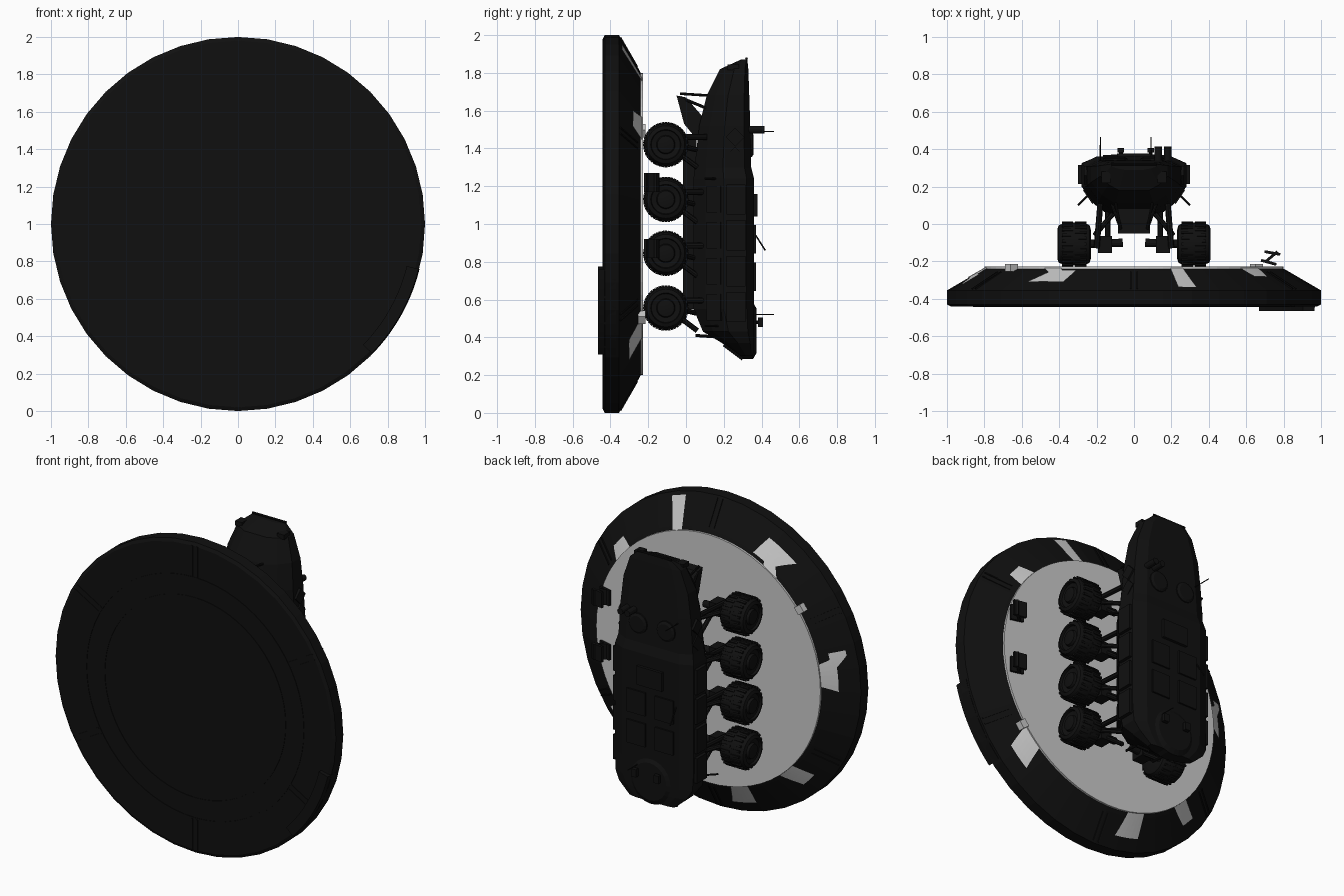
import bpy, bmesh, math
from mathutils import Matrix, Vector

cube = bpy.data.objects.get("Cube")
if cube:
    bpy.data.objects.remove(cube, do_unlink=True)


def material(name, value):
    m = bpy.data.materials.new(name)
    m.use_nodes = True
    m.diffuse_color = (value, value, value, 1)
    m.node_tree.nodes["Principled BSDF"].inputs["Base Color"].default_value = (value, value, value, 1)
    return m


BLACK = material("black", 0.005)
LIGHT = material("light grey", 0.6)
TO_Y = Matrix.Rotation(-math.pi / 2, 4, 'X')
TO_X = Matrix.Rotation(math.pi / 2, 4, 'Y')


def finish(bm, name, mat=BLACK, matrix=None, smooth=False):
    if matrix:
        bm.transform(matrix)
    bmesh.ops.recalc_face_normals(bm, faces=bm.faces)
    me = bpy.data.meshes.new(name)
    bm.to_mesh(me)
    bm.free()
    ob = bpy.data.objects.new(name, me)
    ob.data.materials.append(mat)
    bpy.context.collection.objects.link(ob)
    if smooth:
        bpy.ops.object.select_all(action='DESELECT')
        ob.select_set(True)
        bpy.context.view_layer.objects.active = ob
        bpy.ops.object.shade_smooth_by_angle(angle=math.radians(35))
    return ob


def add_box(bm, centre, size, rot=None):
    m = Matrix.Translation(centre) @ (rot or Matrix()) @ Matrix.Diagonal((*size, 1))
    bmesh.ops.create_cube(bm, size=1, matrix=m)


def box(name, centre, size, rot=None, mat=BLACK):
    bm = bmesh.new()
    add_box(bm, centre, size, rot)
    return finish(bm, name, mat)


def loft(bm, rings, cap=True):
    rows = [[bm.verts.new(p) for p in ring] for ring in rings]
    n = len(rows[0])
    for a, b in zip(rows, rows[1:]):
        for i in range(n):
            bm.faces.new((a[i], a[(i + 1) % n], b[(i + 1) % n], b[i]))
    if cap:
        bm.faces.new(rows[0])
        bm.faces.new(rows[-1])


def lathe(name, profile, seg, matrix, mat=BLACK, smooth=False, cap=True):
    bm = bmesh.new()
    ang = [math.tau * i / seg for i in range(seg)]
    loft(bm, [[(r * math.cos(a), r * math.sin(a), h) for a in ang] for r, h in profile], cap)
    return finish(bm, name, mat, matrix, smooth)


def rod(name, a, b, radius, seg=8):
    a, b = Vector(a), Vector(b)
    d = b - a
    m = Matrix.Translation(a) @ d.to_track_quat('Z', 'Y').to_matrix().to_4x4()
    return lathe(name, [(radius, 0), (radius, d.length)], seg, m)


def on_disc(angle, r, y):
    return (r * math.cos(angle), y, 1 + r * math.sin(angle))


def slope_y(r):
    return -0.24 - (r - 0.8) * 0.575


# Display disc, with a pale top plate
DISC = Matrix.Translation((0, 0, 1)) @ TO_Y
lathe("disc_base", [(0.98, -0.44), (1, -0.43), (1, -0.355), (0.82, -0.25), (0.8, -0.24)], 40, DISC)
lathe("top_plate", [(0.8, -0.24), (0.8, -0.227)], 64, DISC, LIGHT)
for r0, r1 in ((0.64, 0.65), (0.77, 0.78)):
    lathe("underside_ring", [(r0, -0.44), (r0, -0.443), (r1, -0.443), (r1, -0.44), (r0, -0.44)],
          64, DISC, cap=False)

# Radial ribs on both faces
for k in range(6):
    a = math.radians(30 + 60 * k)
    spin = Matrix.Rotation(-a, 4, 'Y')
    for s in (-1, 1):
        off = Vector((-math.sin(a), 0, math.cos(a))) * 0.018 * s
        box("underside_rib", Vector(on_disc(a, 0.88, -0.44)) + off, (0.2, 0.006, 0.008), spin)
        tilt = spin @ Matrix.Rotation(-math.atan(0.575), 4, 'Z')
        box("slope_rib", Vector(on_disc(a, 0.91, slope_y(0.91))) + off, (0.18, 0.01, 0.008), tilt)

# Curved label block on the rim
bm = bmesh.new()
loft(bm, [[on_disc(math.radians(-44 + 3 * i), r, y)
           for r, y in ((0.93, -0.465), (0.995, -0.465), (1.0, -0.37), (0.93, -0.37))] for i in range(11)])
finish(bm, "rim_block")


# Pale patches lying on the slope: inner angles, outer angles, radii
def patch(i0, i1, o0, o1, r0, r1):
    bm = bmesh.new()
    rows = []
    for j in range(5):
        t = j / 4
        lo, hi, r = i0 + (o0 - i0) * t, i1 + (o1 - i1) * t, r0 + (r1 - r0) * t
        rows.append([bm.verts.new(on_disc(math.radians(lo + (hi - lo) * k / 6), r, slope_y(r) + 0.006))
                     for k in range(7)])
    for a, b in zip(rows, rows[1:]):
        for k in range(6):
            bm.faces.new((a[k], a[k + 1], b[k + 1], b[k]))
    finish(bm, "slope_patch", LIGHT)


patch(71, 76, 70, 76, 0.8, 0.98)
patch(112, 122, 114, 128, 0.82, 0.93)
patch(119, 127, 116, 121, 0.8, 0.86)
patch(168, 178, 166, 180, 0.8, 0.89)
patch(164, 172, 164, 166, 0.86, 0.95)
patch(222, 231, 220, 227, 0.8, 0.92)
patch(250, 259, 252, 263, 0.8, 0.93)
patch(34, 45, 36, 43, 0.8, 0.88)
patch(311, 322, 308, 318, 0.8, 0.92)
for deg in (143, 323):
    a = math.radians(deg)
    box("slope_block", on_disc(a, 0.82, -0.235), (0.05, 0.04, 0.05), Matrix.Rotation(-a, 4, 'Y'), LIGHT)

# Two folded dark tiles on the plate
for z in (1.22, 0.87):
    for x, y, deg in ((0.72, -0.205, -15), (0.735, -0.175, 40), (0.74, -0.155, -10)):
        box("folded_tile", (x, y, z), (0.085, 0.015, 0.1), Matrix.Rotation(math.radians(deg), 4, 'Z'))

# Hull lofted along its length: z, half width, underside y, roof y
stations = [(0.30, 0.16, 0.28, 0.355), (0.37, 0.24, 0.19, 0.36), (0.43, 0.275, 0.09, 0.36),
            (0.55, 0.28, 0.04, 0.36), (1.24, 0.28, 0.04, 0.36), (1.30, 0.265, 0.045, 0.345),
            (1.52, 0.25, 0.07, 0.34), (1.68, 0.23, 0.11, 0.335), (1.82, 0.18, 0.18, 0.33),
            (1.87, 0.12, 0.29, 0.325)]
rings = []
for z, w, lo, hi in stations:
    h = hi - lo
    half = [(0.45 * w, lo), (0.75 * w, lo + 0.2 * h), (w, lo + 0.5 * h), (w, hi - 0.12 * h), (0.72 * w, hi)]
    rings.append([(x, y, z) for x, y in half] + [(-x, y, z) for x, y in reversed(half)])
bm = bmesh.new()
loft(bm, rings)
finish(bm, "hull")

# Nose block under the front end
bm = bmesh.new()
loft(bm, [[(x, y, z) for y, z in ((-0.05, 1.68), (0.0, 1.67), (0.13, 1.52), (0.08, 1.42), (-0.01, 1.53))]
          for x in (-0.085, 0.085)])
finish(bm, "nose_block")
box("keel", (0, 0.02, 1.0), (0.16, 0.07, 0.9))

# Roof equipment: hatches, vents, sights, aerials
box("roof_cover", (0, 0.363, 1.1), (0.18, 0.03, 0.12))
for x in (-0.1, 0.1):
    for z in (0.72, 0.92):
        box("engine_vent", (x, 0.362, z), (0.13, 0.016, 0.15))
    lathe("roof_hatch", [(0.065, 0.325), (0.065, 0.35), (0.05, 0.358)], 16,
          Matrix.Translation((x, 0, 1.42)) @ TO_Y)
lathe("rear_drum", [(0.13, 0.27), (0.15, 0.285), (0.15, 0.355), (0.12, 0.372)], 24,
      Matrix.Translation((0, 0, 0.435)) @ TO_Y)
for x in (0.13, 0.18):
    rod("sight_tube", (x, 0.32, 1.5), (x, 0.415, 1.5), 0.02, 12)
for x in (-0.07, 0.09):
    rod("rear_lamp_stem", (x, 0.34, 0.48), (x, 0.39, 0.48), 0.01)
    box("rear_lamp", (x, 0.395, 0.48), (0.035, 0.025, 0.05))
rod("front_aerial", (-0.18, 0.33, 1.49), (-0.18, 0.465, 1.49), 0.003)
rod("rear_aerial", (0.09, 0.35, 0.52), (0.09, 0.465, 0.52), 0.003)
rod("whip_aerial", (-0.18, 0.35, 0.97), (-0.18, 0.42, 0.86), 0.004)
rod("nose_rail", (-0.12, 0.32, 1.875), (0.12, 0.32, 1.875), 0.007)

# Wheel profile: radius and distance across the tyre
tyre = [(0.03, 0), (0.075, 0), (0.1, 0.008), (0.113, 0.035), (0.116, 0.09), (0.113, 0.14), (0.1, 0.172),
        (0.08, 0.18), (0.076, 0.165), (0.05, 0.16), (0.045, 0.175), (0.02, 0.18)]
for side in (-1, 1):
    mirror = Matrix.Diagonal((side, 1, 1, 1))
    for z in (1.42, 1.13, 0.845, 0.555):
        place = mirror @ Matrix.Translation((0.23, -0.107, z)) @ TO_X
        lathe("tyre", tyre, 32, place, smooth=True)
        bm = bmesh.new()
        for k in range(22):
            spin = Matrix.Rotation(math.tau * k / 22, 4, 'Z')
            for h, shift in ((0.055, 0), (0.125, 0.14)):
                turn = Matrix.Rotation(shift, 4, 'Z') @ spin
                add_box(bm, turn @ Vector((0.114, 0, h)), (0.012, 0.014, 0.06), turn)
        finish(bm, "tyre_lugs", matrix=place)
        # Suspension for this wheel
        rod("axle", (side * 0.06, -0.1, z), (side * 0.25, -0.107, z), 0.022, 12)
        box("axle_housing", (side * 0.155, -0.11, z), (0.075, 0.09, 0.08))
        rod("damper", (side * 0.2, -0.13, z + 0.04), (side * 0.18, 0.11, z + 0.04), 0.016)
        rod("upper_arm", (side * 0.21, -0.06, z), (side * 0.1, 0.07, z - 0.03), 0.014)
        rod("trailing_link", (side * 0.14, -0.1, z), (side * 0.14, 0.06, z - 0.12), 0.014)
    # Side stowage, armour ribs and fittings
    for z in (0.56, 0.75, 0.94, 1.13):
        box("side_locker", (side * 0.28, 0.265, z), (0.04, 0.1, 0.16))
        box("lower_panel", (side * 0.24, 0.15, z), (0.02, 0.09, 0.14), Matrix.Rotation(-side * 0.6, 4, 'Z'))
    for z in (1.36, 1.46):
        box("side_plate", (side * 0.257, 0.26, z), (0.02, 0.07, 0.07), Matrix.Rotation(math.pi / 4, 4, 'X'))
    for z in (0.46, 1.24):
        rod("mirror_arm", (side * 0.23, 0.17, z), (side * 0.3, 0.1, z), 0.006)
    rod("nose_strut", (side * 0.07, -0.03, 1.67), (side * 0.13, 0.14, 1.6), 0.008)
    rod("nose_bar", (side * 0.07, -0.03, 1.69), (side * 0.1, 0.12, 1.68), 0.007)
    rod("tow_hook", (side * 0.1, 0.05, 0.41), (side * 0.1, 0.19, 0.4), 0.008)
    rod("rear_handle", (side * 0.14, 0.2, 0.36), (side * 0.14, 0.3, 0.285), 0.008)
    box("headlamp", (side * 0.15, 0.25, 1.83), (0.05, 0.06, 0.03))
